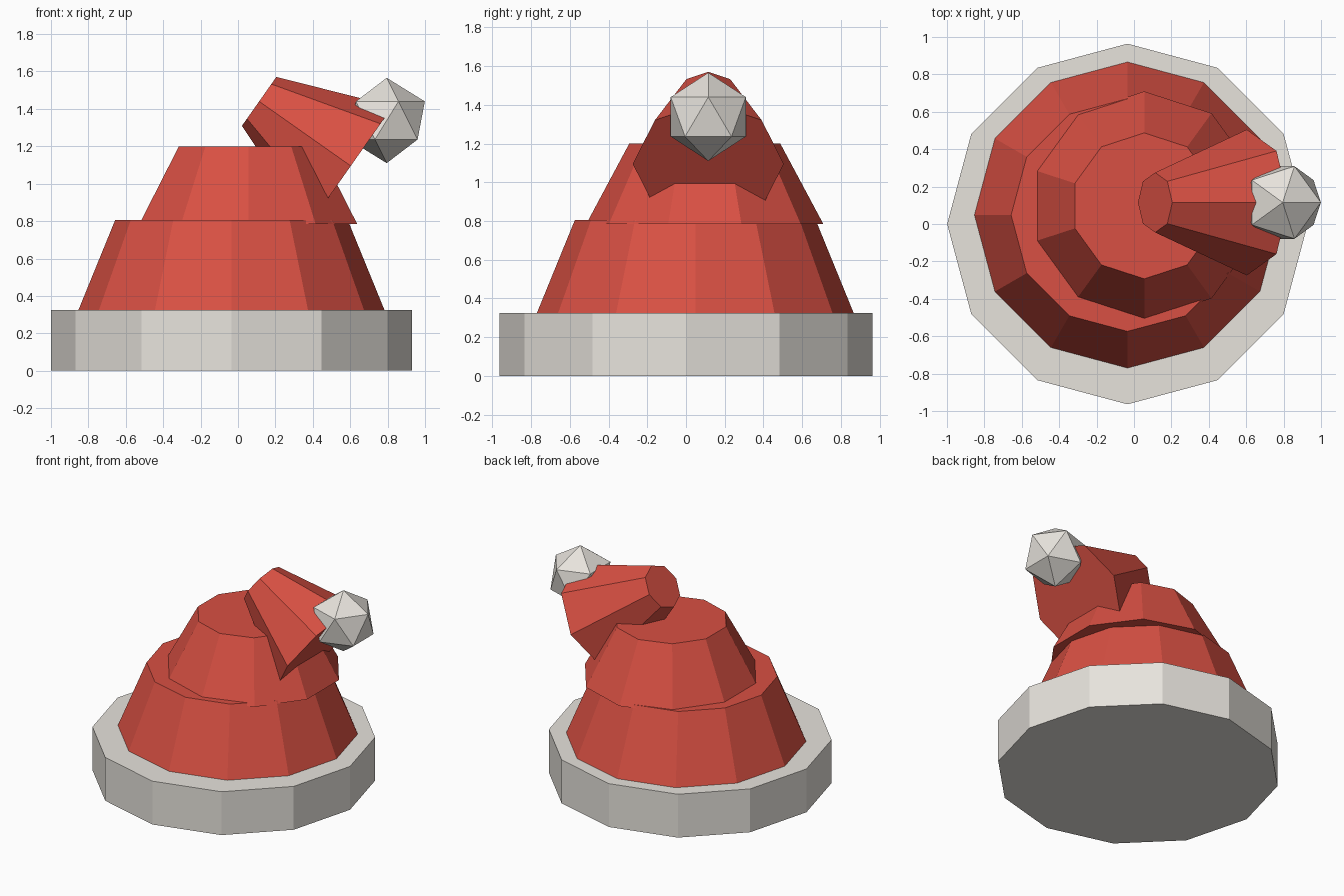
import bpy
import bmesh
from math import pi
from mathutils import Matrix, Vector

cube = bpy.data.objects.get("Cube")
if cube:
    bpy.data.objects.remove(cube, do_unlink=True)


def make_material(name, rgb):
    mat = bpy.data.materials.new(name)
    mat.use_nodes = True
    color = (*rgb, 1.0)
    mat.diffuse_color = color
    mat.node_tree.nodes["Principled BSDF"].inputs["Base Color"].default_value = color
    return mat


def add_object(name, bm, mat):
    mesh = bpy.data.meshes.new(name)
    bm.to_mesh(mesh)
    bm.free()
    mesh.materials.append(mat)
    obj = bpy.data.objects.new(name, mesh)
    bpy.context.collection.objects.link(obj)
    return obj


def add_frustum(name, sides, start, end, r_start, r_end, mat):
    """Capped cone between two points, with its axis in the xz plane."""
    start, end = Vector(start), Vector(end)
    axis = end - start
    tilt = Vector((0, 0, 1)).rotation_difference(axis).to_matrix().to_4x4()
    bm = bmesh.new()
    bmesh.ops.create_cone(bm, cap_ends=True, segments=sides, radius1=r_start,
                          radius2=r_end, depth=axis.length,
                          matrix=Matrix.Translation((start + end) / 2) @ tilt)
    return add_object(name, bm, mat)


red = make_material("red felt", (0.69, 0.08, 0.056))
white = make_material("warm white fur", (0.80, 0.77, 0.72))

# Fur brim
add_frustum("brim", 12, (-0.035, 0, 0), (-0.035, 0, 0.325), 0.964, 0.964, white)

# Stacked felt tiers
add_frustum("lower_tier", 12, (-0.035, 0.048, 0.325), (-0.035, 0.048, 0.805),
            0.818, 0.622, red)
add_frustum("upper_tier", 10, (0.055, 0.097, 0.785), (0.055, 0.097, 1.2),
            0.612, 0.39, red)

# Folded-over tip
add_frustum("folded_tip", 8, (0.603, 0.115, 1.095), (0.113, 0.115, 1.44),
            0.39, 0.16, red)

# Faceted pompom
bm = bmesh.new()
bmesh.ops.create_icosphere(bm, subdivisions=1, radius=0.228,
                           matrix=Matrix.Translation((0.795, 0.115, 1.338)))
add_object("pompom", bm, white)
